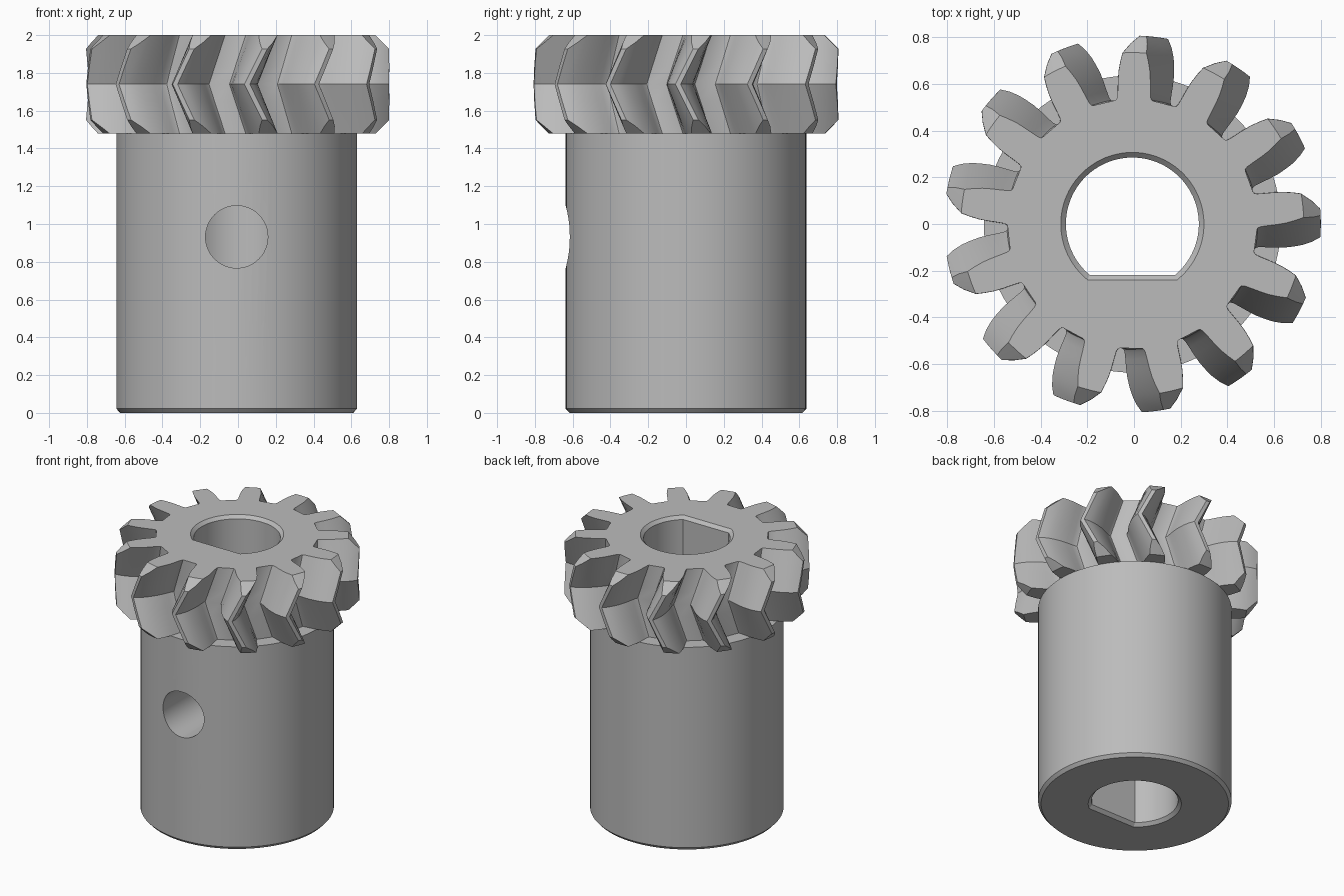
import bpy, bmesh, math

if "Cube" in bpy.data.objects:
    bpy.data.objects.remove(bpy.data.objects["Cube"])

CX = -0.007                       # axis of the part
TEETH, TWIST, PHASE = 13, math.radians(9.2), math.radians(-3.0)
Z0, ZM, Z1 = 1.478, 1.74, 2.0     # gear bottom, chevron ridge, gear top
R_CHAMFER = 0.735                 # radius where the end chamfer of the teeth starts

steel = bpy.data.materials.new("steel grey")
steel.diffuse_color = (0.5, 0.5, 0.5, 1)
steel.use_nodes = True
steel.node_tree.nodes["Principled BSDF"].inputs["Base Color"].default_value = steel.diffuse_color


def loft(name, rings):
    """Closed solid through rings that all have the same point count."""
    bm = bmesh.new()
    vs = [[bm.verts.new(p) for p in ring] for ring in rings]
    n = len(vs[0])
    for a, b in zip(vs, vs[1:]):
        for i in range(n):
            j = (i + 1) % n
            bm.faces.new((a[i], a[j], b[j], b[i]))
    bm.faces.new(vs[0][::-1])
    bm.faces.new(vs[-1])
    bmesh.ops.remove_doubles(bm, verts=bm.verts, dist=1e-5)
    bmesh.ops.recalc_face_normals(bm, faces=bm.faces)
    me = bpy.data.meshes.new(name)
    bm.to_mesh(me)
    bm.free()
    ob = bpy.data.objects.new(name, me)
    ob.location.x = CX
    me.materials.append(steel)
    bpy.context.collection.objects.link(ob)
    return ob


def circle(r, z, n=96):
    return [(r * math.cos(2 * math.pi * i / n), r * math.sin(2 * math.pi * i / n), z)
            for i in range(n)]


def d_shape(r, flat, z, n=64):
    """Circle cut by a straight flat on the front side."""
    a = math.asin(flat / r)
    return [(r * math.cos(t), r * math.sin(t), z)
            for t in (a + (math.pi - 2 * a) * i / n for i in range(n + 1))]


# Tooth half-profile: radius and half angle in degrees, root to tip
FLANK = [(0.535, 8.8), (0.538, 8.0), (0.55, 7.4), (0.58, 6.9), (0.62, 6.4),
         (0.66, 5.8), (0.70, 4.9), (R_CHAMFER, 4.0), (0.775, 2.6), (0.808, 1.0)]
SIDE = [(r, -h) for r, h in FLANK] + [(r, h) for r, h in reversed(FLANK)]


def gear_ring(z, mode="full"):
    """full: flat slice; cone: tips follow the chamfer; cap: end face outline."""
    ring = []
    for k in range(TEETH):
        for r, h in SIDE:
            zz, over = z, max(0, r - R_CHAMFER)
            if mode == "cone":
                zz -= math.copysign(over, z - ZM)
            if mode == "cap":
                r -= over
            t = 2 * math.pi * k / TEETH + PHASE + math.radians(h)
            t += TWIST * abs(zz - ZM) / (Z1 - ZM)
            ring.append((r * math.cos(t), r * math.sin(t), zz))
    return ring


# Main parts
shaft = loft("shaft", [circle(0.617, 0), circle(0.637, 0.022), circle(0.637, Z0)])
gear = loft("herringbone_gear", [
    gear_ring(Z0, "cap"), gear_ring(Z0, "cone"), gear_ring(1.65), gear_ring(ZM),
    gear_ring(1.83), gear_ring(Z1, "cone"), gear_ring(Z1, "cap")])

# Flatted bore with chamfered mouths, and the cross hole in the front wall
bore = loft("bore_cutter", [d_shape(0.307, -0.24, -0.02), d_shape(0.307, -0.24, 0),
            d_shape(0.285, -0.218, 0.022), d_shape(0.285, -0.218, Z1 - 0.022),
            d_shape(0.307, -0.24, Z1), d_shape(0.307, -0.24, Z1 + 0.02)])
hole = loft("cross_hole_cutter", [[(x, y, z + 0.932) for x, z, _ in circle(0.165, 0, 48)]
            for y in (-0.8, -0.1)])

for ob, cutters in ((shaft, (bore, hole)), (gear, (bore,))):
    for cutter in cutters:
        mod = ob.modifiers.new(cutter.name, 'BOOLEAN')
        mod.operation, mod.solver, mod.object = 'DIFFERENCE', 'EXACT', cutter
    bpy.ops.object.select_all(action='DESELECT')
    ob.select_set(True)
    bpy.context.view_layer.objects.active = ob
    for mod in list(ob.modifiers):
        bpy.ops.object.modifier_apply(modifier=mod.name)
    bpy.ops.object.shade_smooth_by_angle(angle=math.radians(28))

for cutter in (bore, hole):
    bpy.data.objects.remove(cutter)
